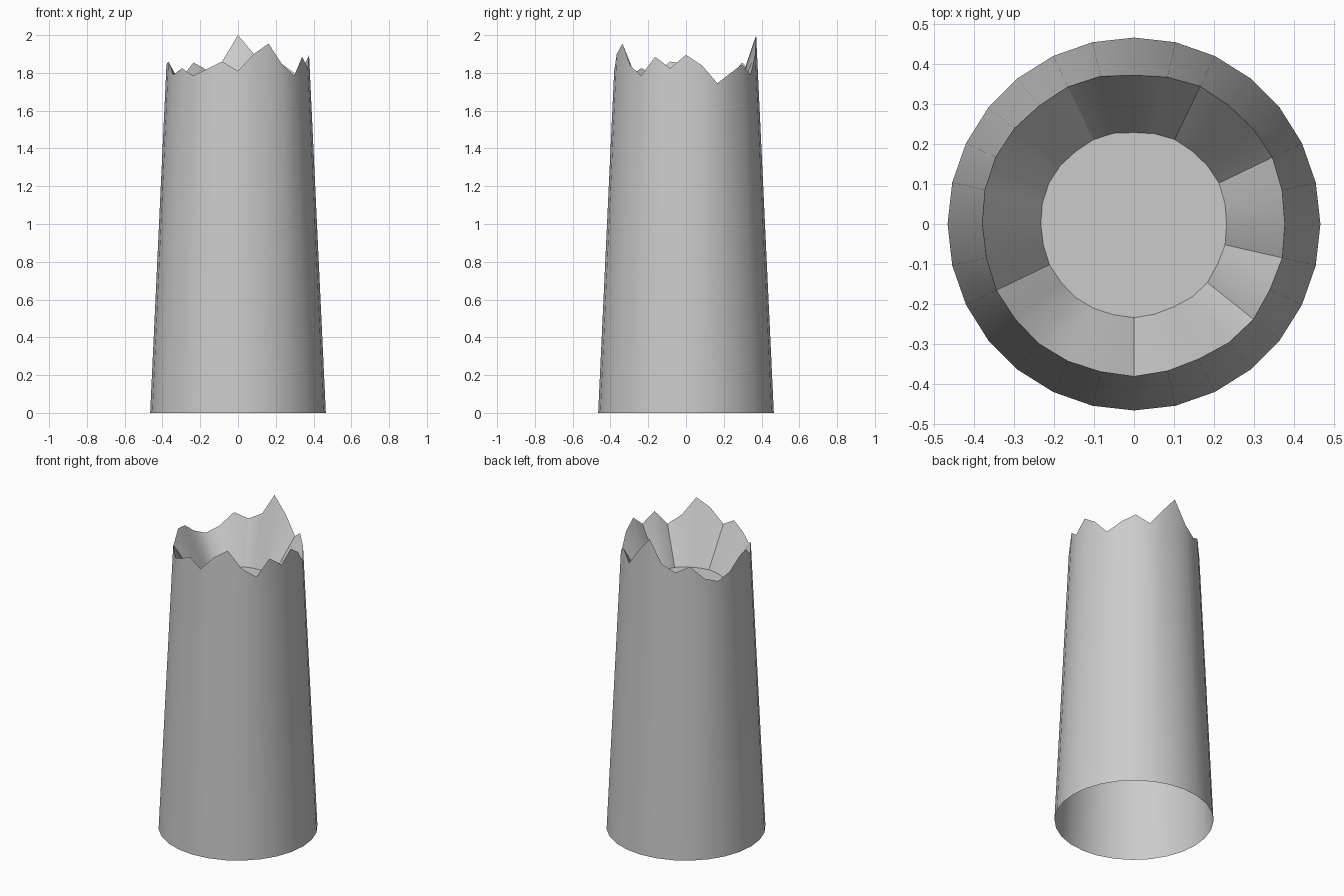
import bpy, bmesh, math

if "Cube" in bpy.data.objects:
    bpy.data.objects.remove(bpy.data.objects["Cube"])

N = 28                 # sides
FLOOR_Z = 1.57         # depth of the hollow in the broken top
# Jagged rim heights, counter-clockwise starting at the front (-y)
RIM = [1.81, 1.90, 1.955, 1.84, 1.785, 1.885, 1.825, 1.895, 1.84, 1.745,
       1.80, 1.845, 1.79, 1.90, 2.0, 1.86, 1.815, 1.855, 1.773, 1.742,
       1.78, 1.845, 1.86, 1.79, 1.825, 1.785, 1.82, 1.86]


def radius(z):
    return 0.465 - 0.0468 * z


def ring(bm, scale, base_z, out_z):
    """Ring following the taper at base_z, placed at out_z."""
    verts = []
    for i in range(N):
        a = -math.pi / 2 + 2 * math.pi * i / N
        r = radius(base_z[i]) * scale
        verts.append(bm.verts.new((r * math.cos(a), r * math.sin(a), out_z[i])))
    return verts


bm = bmesh.new()
# Tapered wall, jagged rim, sloping hollow
rings = [ring(bm, 1.0, [0] * N, [0] * N),
         ring(bm, 1.0, RIM, RIM),
         ring(bm, 0.614, RIM, [FLOOR_Z] * N)]
for lower, upper in zip(rings, rings[1:]):
    for i in range(N):
        j = (i + 1) % N
        bm.faces.new((lower[i], lower[j], upper[j], upper[i]))
# Floor of the hollow (the base stays open)
bm.faces.new(rings[-1])

mesh = bpy.data.meshes.new("broken_column")
bm.to_mesh(mesh)
bm.free()
obj = bpy.data.objects.new("broken_column", mesh)
bpy.context.collection.objects.link(obj)
bpy.context.view_layer.objects.active = obj
obj.select_set(True)
bpy.ops.object.shade_smooth_by_angle(angle=math.radians(30))
